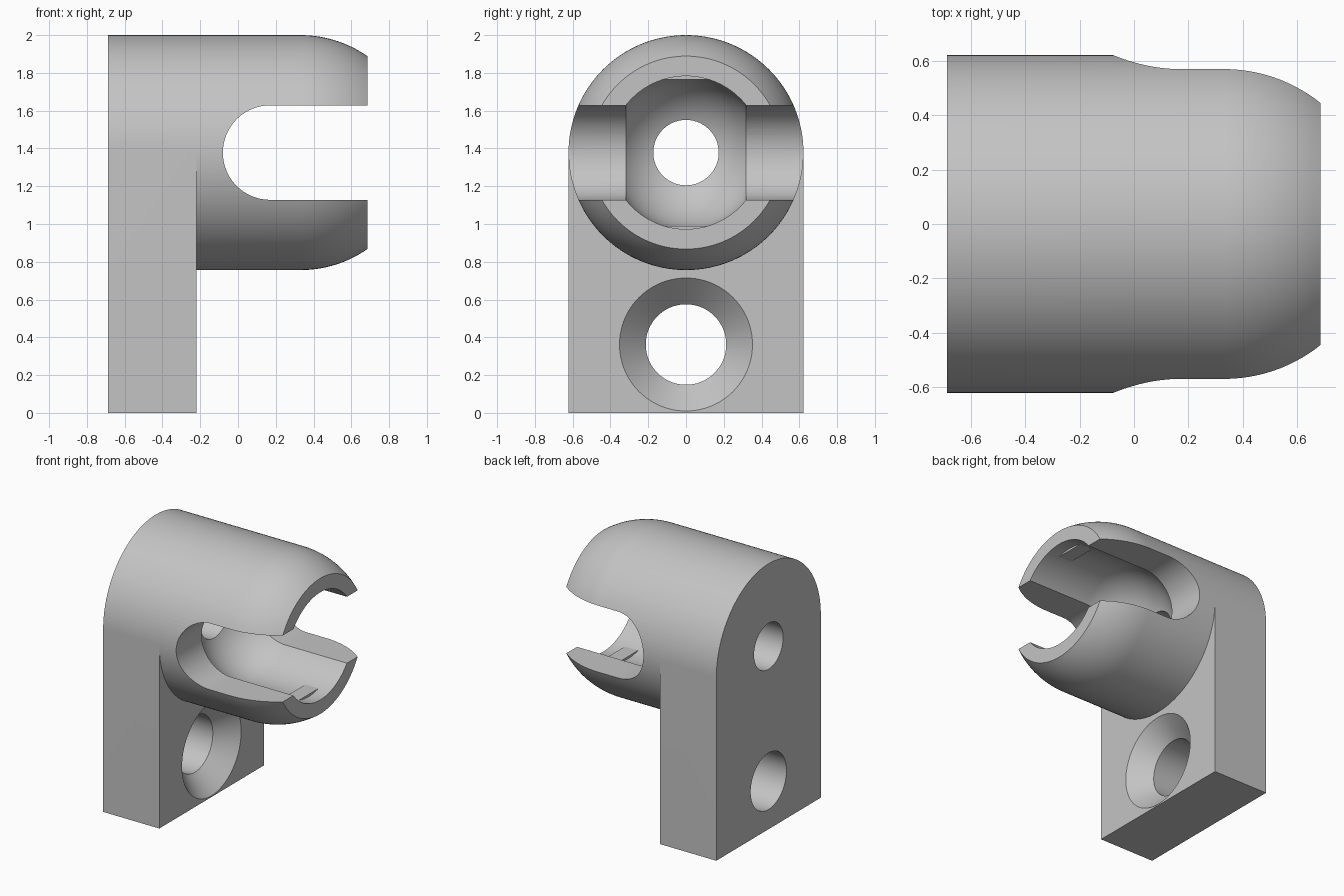
import bpy, bmesh, math
from mathutils import Vector

AXIS_Z = 1.378      # height of the socket axis
R = 0.622           # outer radius and half width
BORE = 0.405
SEG = 128

if "Cube" in bpy.data.objects:
    bpy.data.objects.remove(bpy.data.objects["Cube"], do_unlink=True)

grey = bpy.data.materials.new("light_grey")
grey.use_nodes = True
colour = (0.55, 0.55, 0.55, 1)
grey.diffuse_color = colour
grey.node_tree.nodes["Principled BSDF"].inputs["Base Color"].default_value = colour


def finish(name, bm):
    bmesh.ops.recalc_face_normals(bm, faces=bm.faces)
    mesh = bpy.data.meshes.new(name)
    bm.to_mesh(mesh)
    bm.free()
    ob = bpy.data.objects.new(name, mesh)
    bpy.context.collection.objects.link(ob)
    mesh.materials.append(grey)
    return ob


def lathe(name, profile, z):
    """Solid of revolution about a line along x; profile is (x, radius)."""
    bm = bmesh.new()
    rings = []
    for x, r in profile:
        rings.append([bm.verts.new((x, r * math.cos(2 * math.pi * i / SEG),
                                    z + r * math.sin(2 * math.pi * i / SEG)))
                      for i in range(SEG)])
    for a, b in zip(rings, rings[1:]):
        for i in range(SEG):
            j = (i + 1) % SEG
            bm.faces.new((a[i], a[j], b[j], b[i]))
    bm.faces.new(rings[0])
    bm.faces.new(rings[-1])
    return finish(name, bm)


def prism(name, outline, half):
    """Outline of (x, z) points extruded along y."""
    bm = bmesh.new()
    face = bm.faces.new([bm.verts.new((x, -half, z)) for x, z in outline])
    new = bmesh.ops.extrude_face_region(bm, geom=[face])["geom"]
    verts = [v for v in new if isinstance(v, bmesh.types.BMVert)]
    bmesh.ops.translate(bm, verts=verts, vec=Vector((0, 2 * half, 0)))
    return finish(name, bm)


def rect(x0, x1, z0, z1):
    return [(x0, z0), (x1, z0), (x1, z1), (x0, z1)]


def combine(target, other, operation):
    mod = target.modifiers.new(operation, 'BOOLEAN')
    mod.operation, mod.solver, mod.object = operation, 'EXACT', other
    bpy.context.view_layer.objects.active = target
    bpy.ops.object.modifier_apply(modifier=mod.name)
    bpy.data.objects.remove(other, do_unlink=True)


# Socket barrel with a spherically rounded mouth
nose = [(0.33 + 0.355 * i / 16, math.sqrt(R * R - (0.355 * i / 16) ** 2)) for i in range(17)]
bracket = lathe("socket_bracket", [(-0.688, R)] + nose, AXIS_Z)

# Mounting plate
combine(bracket, prism("plate", rect(-0.688, -0.22, 0, AXIS_Z), R), 'UNION')

# Ball-ended bore with a through hole
hole = 0.173
start = math.asin(hole / BORE)
bowl = []
for i in range(25):
    a = start + (math.pi / 2 - start) * i / 24
    bowl.append((0.17 - BORE * math.cos(a), BORE * math.sin(a)))
combine(bracket, lathe("bore", [(-1, hole)] + bowl + [(1, BORE)], AXIS_Z), 'DIFFERENCE')

# Round-ended slot across the barrel
slot = [(1, AXIS_Z - 0.25), (1, AXIS_Z + 0.25)]
for i in range(49):
    a = math.pi / 2 + math.pi * i / 48
    slot.append((0.17 + 0.25 * math.cos(a), AXIS_Z + 0.25 * math.sin(a)))
combine(bracket, prism("slot", slot, 1), 'DIFFERENCE')

# Countersunk screw hole
screw = [(-1, 0.213), (-0.359, 0.213), (-0.22, 0.352), (-0.215, 0.357)]
combine(bracket, lathe("screw_hole", screw, 0.362), 'DIFFERENCE')

bpy.ops.object.select_all(action='DESELECT')
bracket.select_set(True)
bpy.context.view_layer.objects.active = bracket
bpy.ops.object.shade_smooth_by_angle(angle=math.radians(20))

# Small retaining nubs inside the mouth
for name, side in (("upper_nub", 1), ("lower_nub", -1)):
    za, zb = sorted((AXIS_Z + side * 0.388, AXIS_Z + side * 0.43))
    prism(name, rect(0.48, 0.59, za, zb), 0.115)
